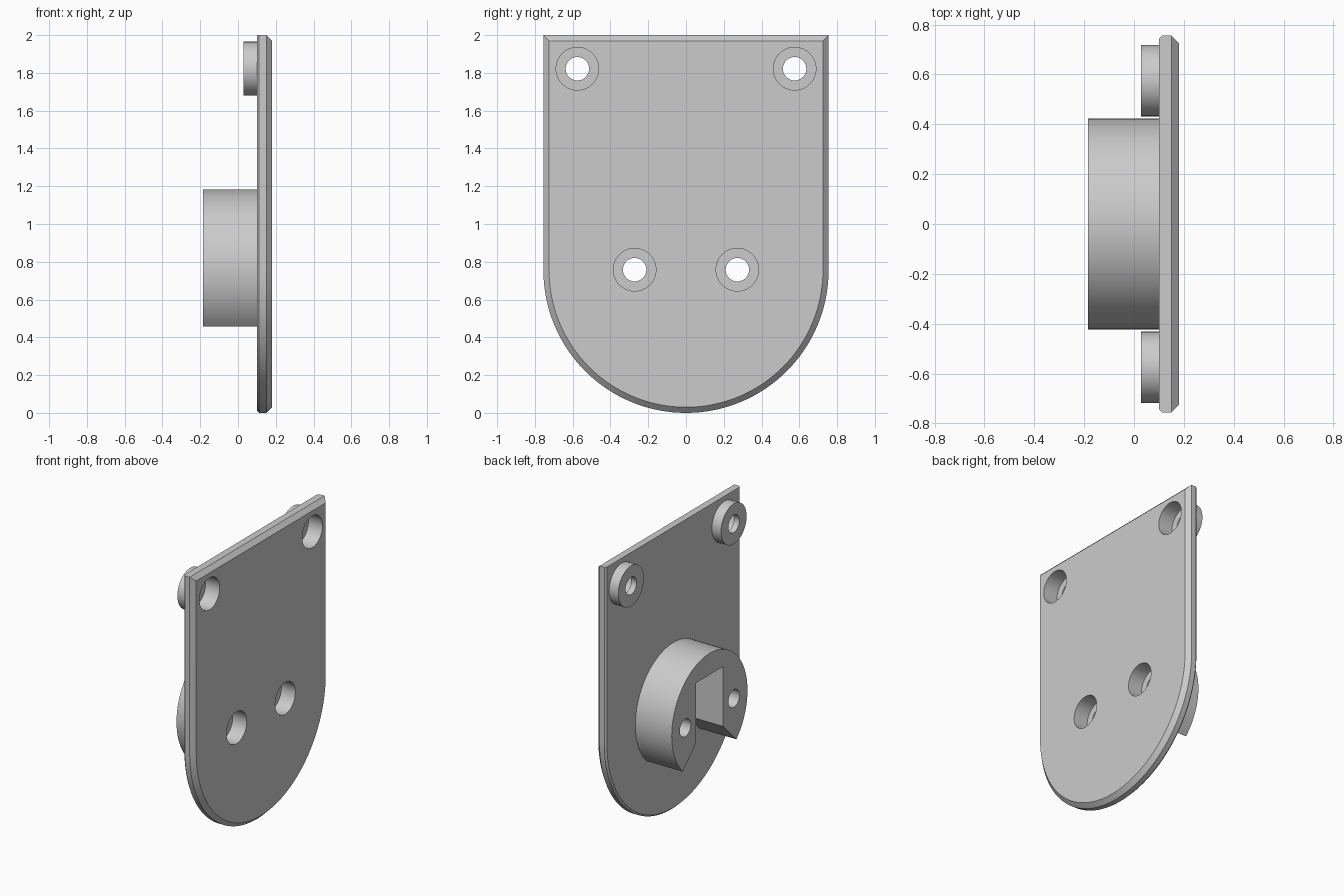
import bpy, bmesh, math

if "Cube" in bpy.data.objects:
    bpy.data.objects.remove(bpy.data.objects["Cube"])

X_BACK, X_FRONT = 0.10, 0.18      # plate faces
ZC = 0.758                        # height of arc and boss centre
HOLES = [(-0.575, 1.822), (0.575, 1.822), (-0.272, ZC), (0.272, ZC)]

grey = bpy.data.materials.new("light grey")
grey.diffuse_color = (0.6, 0.6, 0.6, 1)
grey.use_nodes = True
grey.node_tree.nodes["Principled BSDF"].inputs["Base Color"].default_value = grey.diffuse_color


def arc(r, a0, a1, n, y=0.0, z=0.0):
    steps = [math.radians(a0 + (a1 - a0) * i / n) for i in range(n + 1)]
    return [(y + r * math.cos(a), z + r * math.sin(a)) for a in steps]


def circle(r, y, z):
    return arc(r, 0, 360, 64, y, z)[:-1]


def loft(name, sections):
    """Join (x, [(y, z), ...]) sections along x into a closed solid."""
    bm = bmesh.new()
    rings = [[bm.verts.new((x, y, z)) for y, z in pts] for x, pts in sections]
    for a, b in zip(rings, rings[1:]):
        for i in range(len(a)):
            j = (i + 1) % len(a)
            bm.faces.new((a[i], a[j], b[j], b[i]))
    bm.faces.new(rings[0])
    bm.faces.new(rings[-1])
    bmesh.ops.recalc_face_normals(bm, faces=bm.faces)
    mesh = bpy.data.meshes.new(name)
    bm.to_mesh(mesh)
    bm.free()
    mesh.materials.append(grey)
    ob = bpy.data.objects.new(name, mesh)
    bpy.context.collection.objects.link(ob)
    return ob


def plate_outline(inset, top):
    r = 0.755 - inset
    return [(r, top), (-r, top)] + arc(r, 180, 360, 64, 0, 0.755)


# Backing plate: slight bevel behind, wide chamfer in front
plate = loft("plate", [
    (X_BACK, plate_outline(0.012, 2.0)),
    (X_BACK + 0.012, plate_outline(0, 2.0)),
    (0.15, plate_outline(0, 2.0)),
    (X_FRONT, plate_outline(0.03, 1.97)),
])

# Round boss with a flared slot opening downwards
boss_pts = arc(0.424, -45, 225, 72) + [(-0.152, -0.152), (-0.152, 0.272),
                                       (0.152, 0.272), (0.152, -0.152)]
boss_pts = [(y, z + ZC) for y, z in boss_pts]
boss = loft("slotted_boss", [(-0.185, boss_pts), (X_BACK, boss_pts)])

# Upper screw collars
collars = []
for side, (y, z) in zip(("left", "right"), HOLES[:2]):
    ring = circle(0.143, y, z)
    collars.append(loft(side + "_collar", [(0.028, ring), (X_BACK, ring)]))

# Stepped screw holes
cutters = []
for y, z in HOLES:
    small, large = circle(0.062, y, z), circle(0.113, y, z)
    cut = loft("hole_cutter", [(-0.3, small), (0.07, small), (0.07, large), (0.3, large)])
    cut.hide_render = True
    cutters.append(cut)


def drill(ob, tools):
    bpy.context.view_layer.objects.active = ob
    for tool in tools:
        mod = ob.modifiers.new("hole", 'BOOLEAN')
        mod.operation = 'DIFFERENCE'
        mod.solver = 'EXACT'
        mod.object = tool
        bpy.ops.object.modifier_apply(modifier=mod.name)


drill(plate, cutters)
drill(boss, cutters[2:])
for collar, cut in zip(collars, cutters):
    drill(collar, [cut])
for cut in cutters:
    bpy.data.objects.remove(cut)

# Smooth round walls, keep edges sharp
for ob in [plate, boss] + collars:
    bpy.ops.object.select_all(action='DESELECT')
    ob.select_set(True)
    bpy.context.view_layer.objects.active = ob
    bpy.ops.object.shade_smooth_by_angle(angle=math.radians(30))
